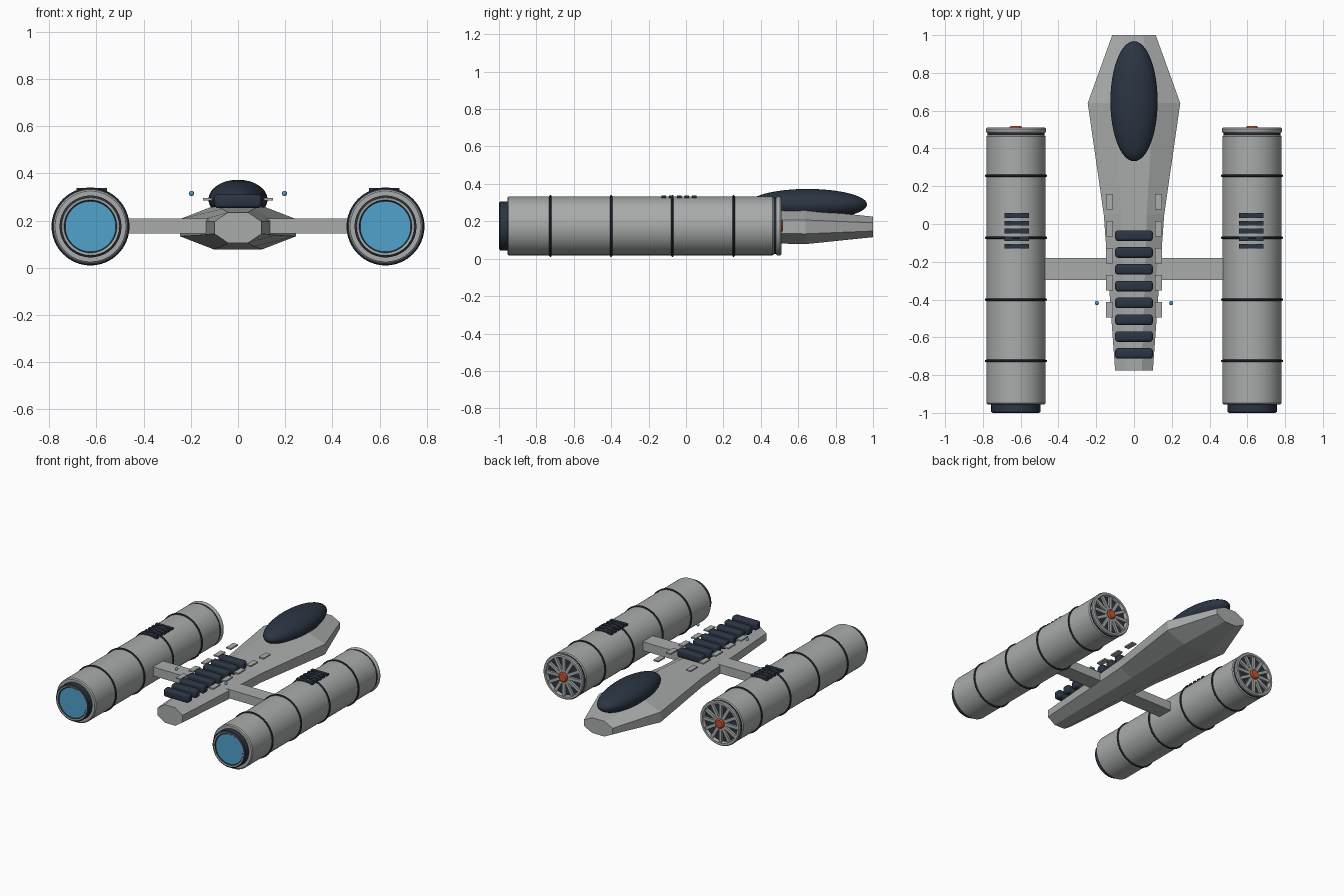
import bpy, bmesh
from math import pi, sin, cos, radians
from mathutils import Matrix, Vector

cube = bpy.data.objects.get("Cube")
if cube:
    bpy.data.objects.remove(cube, do_unlink=True)


def material(name, rgb):
    m = bpy.data.materials.new(name)
    m.use_nodes = True
    m.diffuse_color = (*rgb, 1)
    m.node_tree.nodes["Principled BSDF"].inputs["Base Color"].default_value = (*rgb, 1)
    return m


GREY = material("hull grey", (0.40, 0.41, 0.41))
DARK = material("dark navy", (0.024, 0.035, 0.055))
BLUE = material("glow blue", (0.08, 0.36, 0.60))
RED = material("hub red", (0.55, 0.09, 0.03))


def finish(name, bm, mats, smooth=True):
    bmesh.ops.recalc_face_normals(bm, faces=bm.faces)
    mesh = bpy.data.meshes.new(name)
    bm.to_mesh(mesh)
    bm.free()
    for m in mats:
        mesh.materials.append(m)
    ob = bpy.data.objects.new(name, mesh)
    bpy.context.collection.objects.link(ob)
    if smooth:
        bpy.ops.object.select_all(action="DESELECT")
        ob.select_set(True)
        bpy.context.view_layer.objects.active = ob
        bpy.ops.object.shade_smooth_by_angle(angle=radians(35))
    return ob


def boxes(name, centres, size, mat, bevel=0):
    bm = bmesh.new()
    for c in centres:
        bmesh.ops.create_cube(bm, size=1, matrix=Matrix.Translation(c) @ Matrix.Diagonal((*size, 1)))
    if bevel:
        bmesh.ops.bevel(bm, geom=bm.edges[:], offset=bevel, segments=4, affect="EDGES", profile=0.5)
    return finish(name, bm, [mat], bevel > 0)


def ellipsoid(name, centre, radii, mat, segments=48):
    bm = bmesh.new()
    bmesh.ops.create_uvsphere(bm, u_segments=segments, v_segments=segments // 2, radius=1,
                              matrix=Matrix.Translation(centre) @ Matrix.Diagonal((*radii, 1)))
    return finish(name, bm, [mat])


def lathe(name, x, z, points, mats, n=64):
    """Spin (y, radius, material index of the next band) points around a y axis."""
    bm = bmesh.new()
    rings = []
    for y, r, _ in points:
        if r == 0:
            rings.append([bm.verts.new((x, y, z))] * n)
        else:
            rings.append([bm.verts.new((x + r * cos(2 * pi * i / n), y, z + r * sin(2 * pi * i / n)))
                          for i in range(n)])
    for (a, b), p in zip(zip(rings, rings[1:]), points):
        for i in range(n):
            j = (i + 1) % n
            quad = list(dict.fromkeys((a[i], a[j], b[j], b[i])))
            bm.faces.new(quad).material_index = p[2]
    return finish(name, bm, mats)


# Faceted hull lofted through eight-sided sections: y, half width, half height
CENTRE_Z = 0.17
SECTIONS = [(-0.775, 0.10, 0.065), (0.05, 0.16, 0.08), (0.64, 0.245, 0.092), (1.0, 0.115, 0.055)]
bm = bmesh.new()
loops = []
for y, w, h in SECTIONS:
    side, inner = h * 0.4, w * 0.42
    quarter = [(w, side), (inner, h)]
    outline = quarter + [(-a, b) for a, b in reversed(quarter)]
    outline += [(-a, -b) for a, b in outline]
    loops.append([bm.verts.new((a, y, CENTRE_Z + b)) for a, b in outline])
for a, b in zip(loops, loops[1:]):
    for i in range(8):
        j = (i + 1) % 8
        bm.faces.new((a[i], a[j], b[j], b[i]))
bm.faces.new(loops[0])
bm.faces.new(loops[-1])
finish("hull", bm, [GREY], False)

# Canopy, spine of rounded bars and cross strut
ellipsoid("canopy", (0, 0.65, 0.29), (0.125, 0.318, 0.083), DARK)
boxes("spine_bars", [(0, -0.062 - 0.089 * i, 0.282) for i in range(8)], (0.2, 0.056, 0.058), DARK, 0.016)
boxes("cross_strut", [(0, -0.238, 0.177)], (0.98, 0.115, 0.064), GREY)

# Engine pod outline, from the glowing end to the fan end
POD = [(-0.992, 0, 2), (-0.992, 0.107, 1), (-0.998, 0.112, 0), (-1.0, 0.122, 1), (-0.994, 0.131, 1),
       (-0.955, 0.131, 0), (-0.955, 0.15, 0), (-0.948, 0.157, 0), (0.463, 0.157, 0), (0.47, 0.151, 1),
       (0.482, 0.151, 0), (0.484, 0.155, 0), (0.49, 0.159, 0), (0.503, 0.159, 0), (0.51, 0.153, 0),
       (0.51, 0.138, 0), (0.488, 0.132, 1), (0.488, 0, 1)]
POD_X, POD_Z = 0.625, 0.175

for side, s in (("left", 1), ("right", -1)):
    x = s * POD_X
    lathe(side + "_engine_pod", x, POD_Z, POD, [GREY, DARK, BLUE])

    # Dark bands around the pod
    for k, y in enumerate((0.255, -0.073, -0.4, -0.725)):
        band = [(y - 0.007, 0.15, 0), (y - 0.006, 0.161, 0), (y - 0.002, 0.165, 0),
                (y + 0.002, 0.165, 0), (y + 0.006, 0.161, 0), (y + 0.007, 0.15, 0)]
        lathe(f"{side}_pod_band_{k + 1}", x, POD_Z, band, [DARK])

    # Fan spokes and hub
    bm = bmesh.new()
    for i in range(12):
        turn = Matrix.Translation((x, 0.495, POD_Z)) @ Matrix.Rotation(i * pi / 6, 4, "Y")
        bmesh.ops.create_cube(bm, size=1, matrix=turn @ Matrix.Translation((0, 0, 0.082))
                              @ Matrix.Diagonal((0.022, 0.016, 0.112, 1)))
    finish(side + "_fan_spokes", bm, [GREY], False)
    lathe(side + "_fan_hub", x, POD_Z, [(0.488, 0.035, 0), (0.51, 0.035, 0), (0.518, 0.027, 0),
                                        (0.518, 0, 0)], [RED], 32)

    # Vent slats on top of the pod
    boxes(side + "_vent_slats", [(s * 0.62, 0.045 - 0.041 * i, 0.331) for i in range(5)],
          (0.13, 0.024, 0.014), DARK)

    # Small plates beside the spine, and a marker light
    boxes(side + "_spine_plates", [(s * 0.13, 0.118 - 0.143 * i, 0.29) for i in range(5)],
          (0.038, 0.08, 0.01), GREY)
    ellipsoid(side + "_marker_light", (s * 0.197, -0.418, 0.315), (0.011,) * 3, BLUE, 16)
